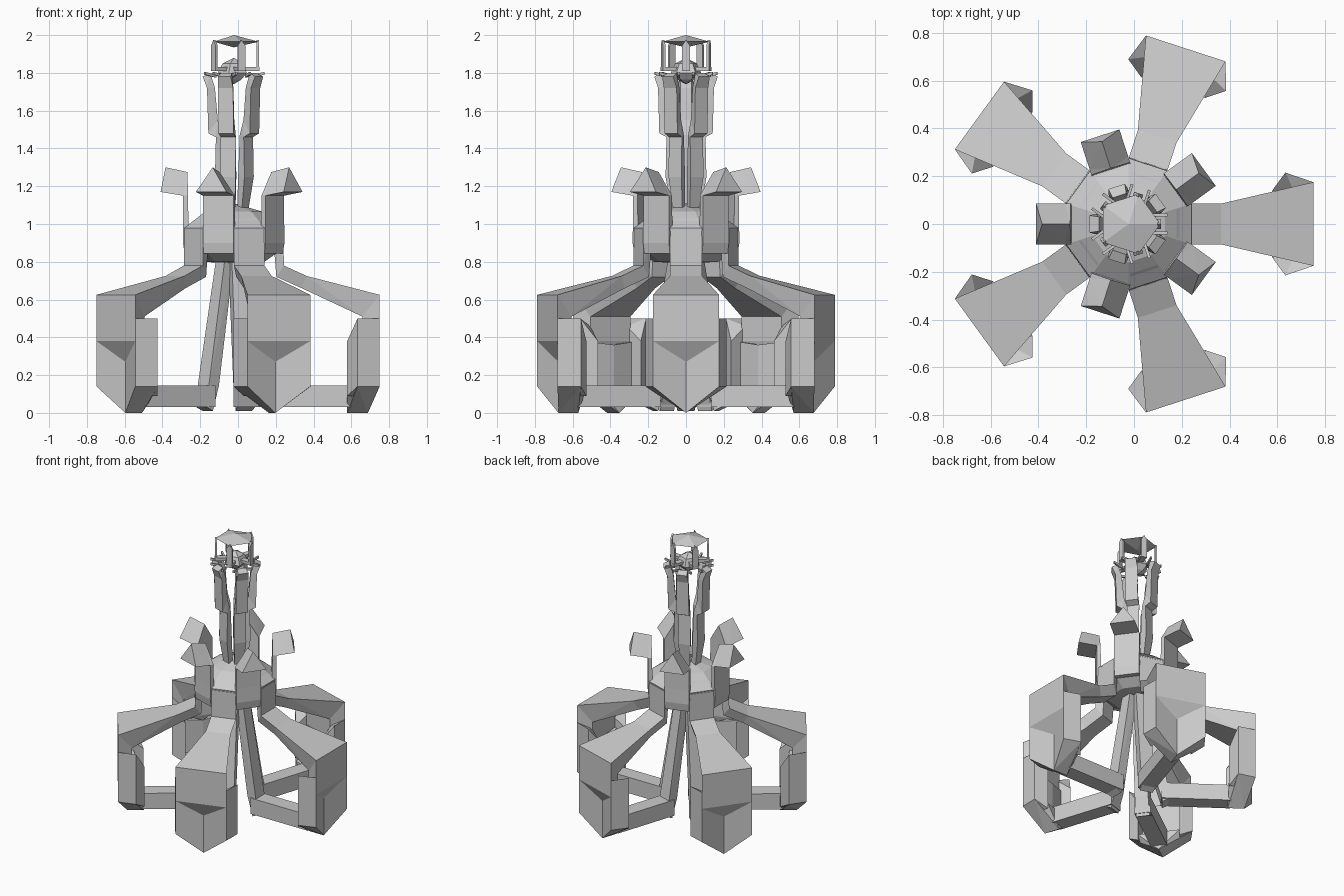
import bpy, bmesh, math

if "Cube" in bpy.data.objects:
    bpy.data.objects.remove(bpy.data.objects["Cube"])

CX = -0.022            # axis of the five-fold symmetry
LEG, KNOB = 0, 36      # starting angles of the two alternating rings


def ring(name, pieces, start, mirror=False):
    """Five copies of convex pieces; points are (radius, sideways, height)."""
    bm = bmesh.new()
    for k in range(5):
        a = math.radians(start + 72 * k)
        c, s = math.cos(a), math.sin(a)
        for pts in pieces:
            for m in ((1, -1) if mirror else (1,)):
                vs = [bm.verts.new((CX + r * c - m * t * s, r * s + m * t * c, z))
                      for r, t, z in pts]
                res = bmesh.ops.convex_hull(bm, input=vs)
                junk = {g for g in res["geom_interior"] + res["geom_unused"]
                        if isinstance(g, bmesh.types.BMVert)}
                bmesh.ops.delete(bm, geom=list(junk), context='VERTS')
    bmesh.ops.dissolve_limit(bm, angle_limit=0.01, verts=bm.verts, edges=bm.edges)
    bmesh.ops.recalc_face_normals(bm, faces=bm.faces)
    return finish(name, bm)


def finish(name, bm):
    me = bpy.data.meshes.new(name)
    bm.to_mesh(me)
    bm.free()
    ob = bpy.data.objects.new(name, me)
    bpy.context.collection.objects.link(ob)
    return ob


def lathe(name, profile, n, start=0):
    """Faceted solid of revolution; profile is (radius, height), bottom to top."""
    bm = bmesh.new()
    rows = []
    for r, z in profile:
        count = n if r > 0 else 1
        rows.append([bm.verts.new((CX + r * math.cos(math.radians(start) + math.tau * i / n),
                                   r * math.sin(math.radians(start) + math.tau * i / n), z))
                     for i in range(count)])
    for lo, hi in zip(rows, rows[1:]):
        for i in range(n):
            q = [lo[i % len(lo)], lo[(i + 1) % n % len(lo)],
                 hi[(i + 1) % n % len(hi)], hi[i % len(hi)]]
            bm.faces.new(list(dict.fromkeys(q)))
    bmesh.ops.recalc_face_normals(bm, faces=bm.faces)
    return finish(name, bm)


def sections(secs):
    """Convex pieces between successive four-point sections:
    (outer radius, outer z, inner radius, inner z, outer half width, inner half width)."""
    def pts(s):
        ro, zo, ri, zi, wo, wi = s
        return [(r, t, z) for r, z, w in ((ro, zo, wo), (ri, zi, wi)) for t in (-w, w)]
    return [pts(a) + pts(b) for a, b in zip(secs, secs[1:])]


# central body
lathe("body", [(0, .79), (.17, .80), (.26, .86), (.275, .98), (.16, 1.065), (0, 1.11)], 10, 18)

# leg arms: upright band on the body, bend, flare to the foot, narrower underside
ring("leg_arm", sections([(.262, .97, .20, 1.03, .083, .06), (.265, .78, .225, .72, .085, .06),
                          (.385, .725, .36, .66, .085, .06),
                          (.772, .625, .68, .51, .175, .13)]), LEG)

# foot panels: flat top, creased lower half with a raised inner centre
W = .175
ring("foot_upper_panel", [[(.772, W, .625), (.772, -W, .625), (.772, W, .38), (.772, -W, .38),
                           (.71, 0, .27), (.68, .13, .51), (.68, -.13, .51),
                           (.68, .13, .38), (.68, -.13, .38)]], LEG)
ring("foot_lower_panel", [[(.772, W, .38), (.71, 0, .27), (.772, W, .14), (.71, 0, 0),
                           (.65, 0, .36), (.65, 0, .01), (.67, W, .38), (.67, W, .14)]],
     LEG, True)

# foot side wings and keel floor
ring("foot_wing", [[(.772, W, .5), (.655, .215, .5), (.60, .14, .38), (.70, .12, .46),
                    (.772, W, .14), (.655, .215, .14), (.60, .14, .09), (.70, .12, .09)]],
     LEG, True)
ring("foot_keel", [[(.60, 0, 0), (.71, 0, 0), (.655, .215, .14), (.772, W, .14),
                    (.60, 0, .13), (.71, 0, .13), (.60, .14, .13)]], LEG, True)

# ground bars and slanted inner struts
ring("ground_bar", sections([(.16, .145, .16, .03, .055, .055),
                             (.62, .145, .62, .03, .055, .055)]), LEG)
ring("inner_strut", sections([(.09, .80, .03, .80, .04, .04), (.20, .145, .13, .145, .05, .045),
                              (.21, .03, .17, .01, .05, .045)]), LEG)

# upright plates with gable tops, each carrying a tilted ridge block
ring("upright_plate", sections([(.26, .845, .20, .845, .083, .083),
                                (.270, .90, .23, .90, .085, .085),
                                (.268, 1.0, .24, 1.0, .085, .085),
                                (.268, 1.15, .243, 1.15, .085, .085)]), KNOB)
ring("ridge_block", [[(.268, -.085, 1.15), (.268, .085, 1.15), (.245, 0, 1.275),
                      (.388, -.085, 1.17), (.388, .085, 1.17), (.362, 0, 1.30)],
                     [(.243, -.085, 1.15), (.243, .085, 1.15), (.268, -.085, 1.15),
                      (.268, .085, 1.15), (.245, 0, 1.275)]], KNOB)

# tower strands: narrow at the base, bending outward
ring("tower_strand", sections([(.07, 1.05, .035, 1.05, .028, .02), (.10, 1.25, .05, 1.25, .042, .03),
                               (.095, 1.46, .06, 1.47, .042, .03),
                               (.135, 1.48, .085, 1.55, .042, .03),
                               (.142, 1.72, .10, 1.72, .042, .03),
                               (.165, 1.78, .125, 1.80, .036, .03)]), KNOB)

# small paired spokes under the lantern
ring("lantern_spoke", [[(r, t, z + h) for r, h in ((.09, -.015), (.162, 0))
                        for t in (.032, .044) for z in (1.79, 1.805)]], LEG, True)

# lantern: bulb, brackets, posts, roof
lathe("lantern_bulb", [(0, 1.74), (.05, 1.765), (.085, 1.80), (.06, 1.85), (0, 1.88)], 5, 36)
ring("lantern_bracket", [[(r, t, z) for r in (.05, .135) for t in (-.02, .02)
                          for z in (1.81, 1.83)]], LEG)
ring("lantern_post", [[(r, t, z) for r in (.120, .134) for t, z in
                       ((-.02, 1.82), (.02, 1.82), (-.02, 1.945), (.02, 1.945), (0, 1.975))]],
     LEG)
lathe("lantern_roof", [(0, 1.935), (.132, 1.965), (0, 2.0)], 5, 0)
